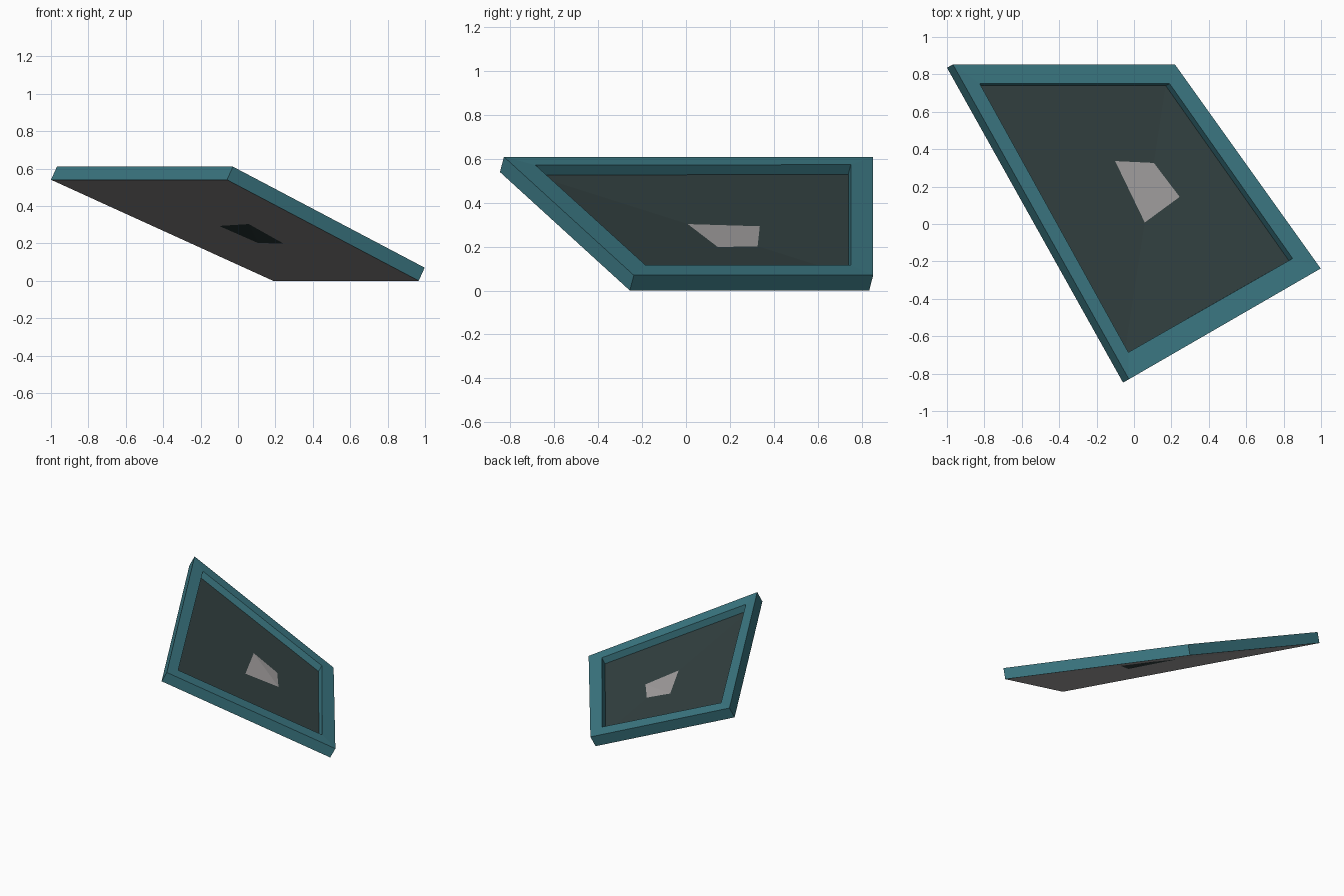
import bpy
import bmesh
from mathutils import Vector

if "Cube" in bpy.data.objects:
    bpy.data.objects.remove(bpy.data.objects["Cube"])


def material(name, rgb):
    m = bpy.data.materials.new(name)
    m.diffuse_color = (*rgb, 1.0)
    m.use_nodes = True
    m.node_tree.nodes["Principled BSDF"].inputs["Base Color"].default_value = m.diffuse_color
    return m


teal = material("teal", (0.046, 0.195, 0.235))
dark = material("dark slate", (0.034, 0.055, 0.055))
grey = material("warm grey", (0.38, 0.365, 0.365))


def build(name, loops, faces, mat):
    """loops: lists of four corners, faces: index tuples over all corners."""
    bm = bmesh.new()
    vs = [bm.verts.new(p) for loop in loops for p in loop]
    for f in faces:
        bm.faces.new([vs[i] for i in f])
    me = bpy.data.meshes.new(name)
    bm.to_mesh(me)
    bm.free()
    me.materials.append(mat)
    ob = bpy.data.objects.new(name, me)
    bpy.context.collection.objects.link(ob)
    return ob


# Corners run clockwise from above: back left, back right, front right, front left
normal = Vector((0.402, 0.225, 0.887))
outer = [Vector(p) for p in ((-0.968, 0.853, 0.61), (0.219, 0.853, 0.07),
                             (0.998, -0.238, 0.07), (-0.027, -0.83, 0.61))]
inner = [Vector(p) for p in ((-0.825, 0.751, 0.574), (0.190, 0.751, 0.116),
                             (0.848, -0.184, 0.116), (-0.030, -0.686, 0.572))]
base = [p - normal * 0.0789 for p in outer]
recess = [p - normal * (0.045 / 0.887) for p in inner]

# Frame: outer walls, sloping rim and recess walls, ring by ring
ring = []
for k in range(3):
    for i in range(4):
        j = (i + 1) % 4
        ring.append((4 * k + i, 4 * k + 4 + i, 4 * k + 4 + j, 4 * k + j))
build("frame", [base, outer, inner, recess], ring, teal)

# Recessed panel, creased along the back right to front left diagonal
build("recessed_panel", [recess], [(0, 3, 1), (1, 3, 2)], dark)

# Underside, creased along the other diagonal so it pokes through the panel
build("underside", [base], [(0, 1, 2), (0, 2, 3)], grey)
